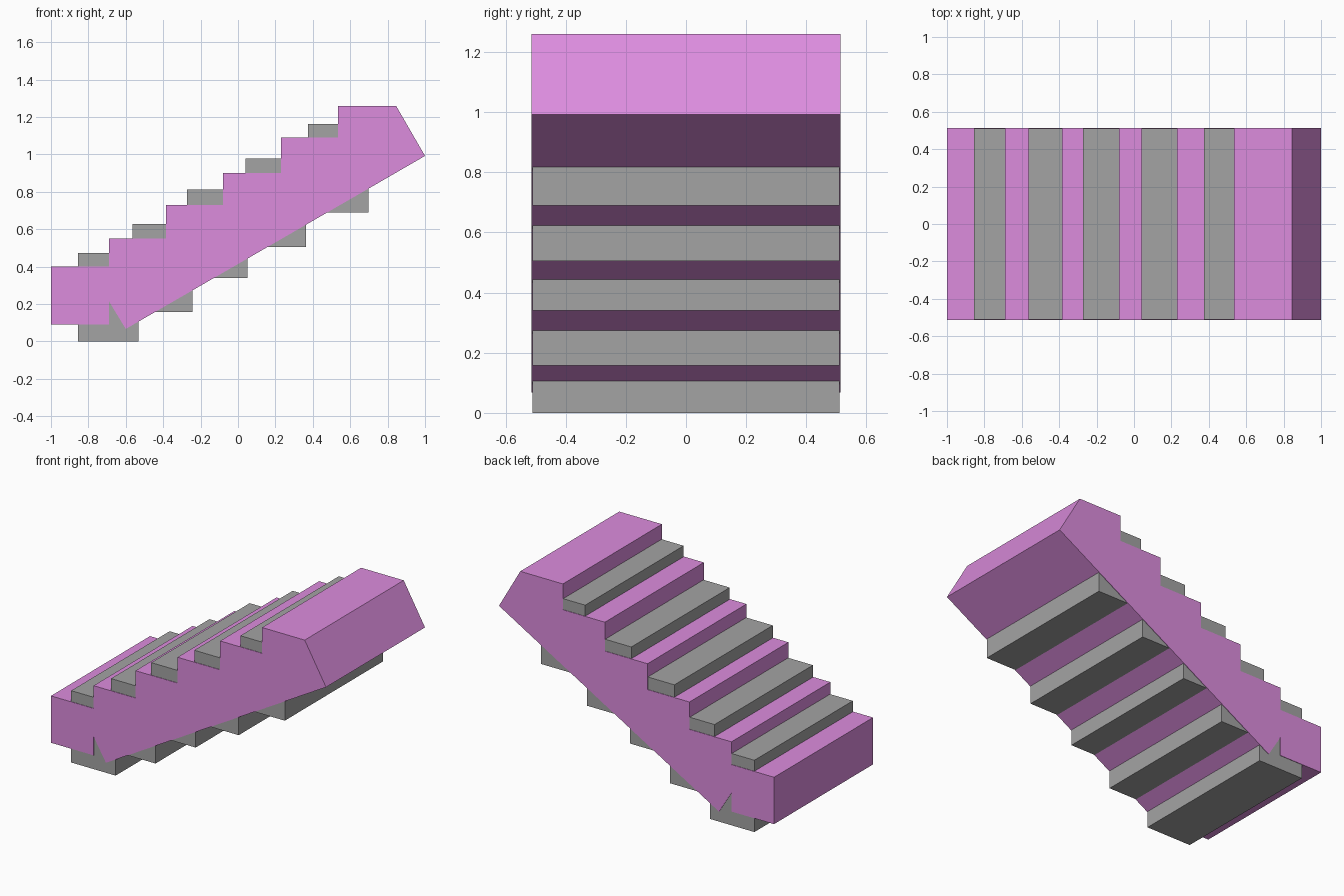
import bpy
import bmesh

cube = bpy.data.objects.get("Cube")
if cube:
    bpy.data.objects.remove(cube, do_unlink=True)


def material(name, colour):
    mat = bpy.data.materials.new(name)
    mat.use_nodes = True
    mat.diffuse_color = colour
    mat.node_tree.nodes["Principled BSDF"].inputs["Base Color"].default_value = colour
    return mat


def extrude_profile(name, profile, half_depth, mat):
    """Extrude an (x, z) outline along y, centred on y = 0."""
    bm = bmesh.new()
    face = bm.faces.new([bm.verts.new((x, -half_depth, z)) for x, z in profile])
    extruded = bmesh.ops.extrude_face_region(bm, geom=[face])["geom"]
    verts = [v for v in extruded if isinstance(v, bmesh.types.BMVert)]
    bmesh.ops.translate(bm, verts=verts, vec=(0, 2 * half_depth, 0))
    bmesh.ops.recalc_face_normals(bm, faces=bm.faces)
    mesh = bpy.data.meshes.new(name)
    bm.to_mesh(mesh)
    bm.free()
    mesh.materials.append(mat)
    obj = bpy.data.objects.new(name, mesh)
    bpy.context.collection.objects.link(obj)
    return obj


pink = material("orchid pink", (0.72, 0.265, 0.73, 1))
grey = material("stone grey", (0.37, 0.37, 0.37, 1))

# Stair body: stepped top edge, sloping underside, notch at the foot
outline = [(-1, 0.092)]
edges = [-1, -0.69, -0.385, -0.08, 0.23, 0.535, 0.845]
heights = [0.4, 0.55, 0.73, 0.9, 1.09, 1.26]
for left, right, top in zip(edges, edges[1:], heights):
    outline += [(left, top), (right, top)]
outline += [(1, 0.992), (-0.6, 0.067), (-0.69, 0.215), (-0.69, 0.092)]
extrude_profile("stair_body", outline, 0.514, pink)

# Tread blocks passing through the body
treads = [(-0.855, 0), (-0.565, 0.157), (-0.273, 0.34), (0.04, 0.505), (0.375, 0.69)]
for i, (x, z) in enumerate(treads, 1):
    x2, z2 = x + 0.323, z + 0.472
    extrude_profile(f"tread_block_{i}", [(x, z), (x, z2), (x2, z2), (x2, z)], 0.511, grey)
